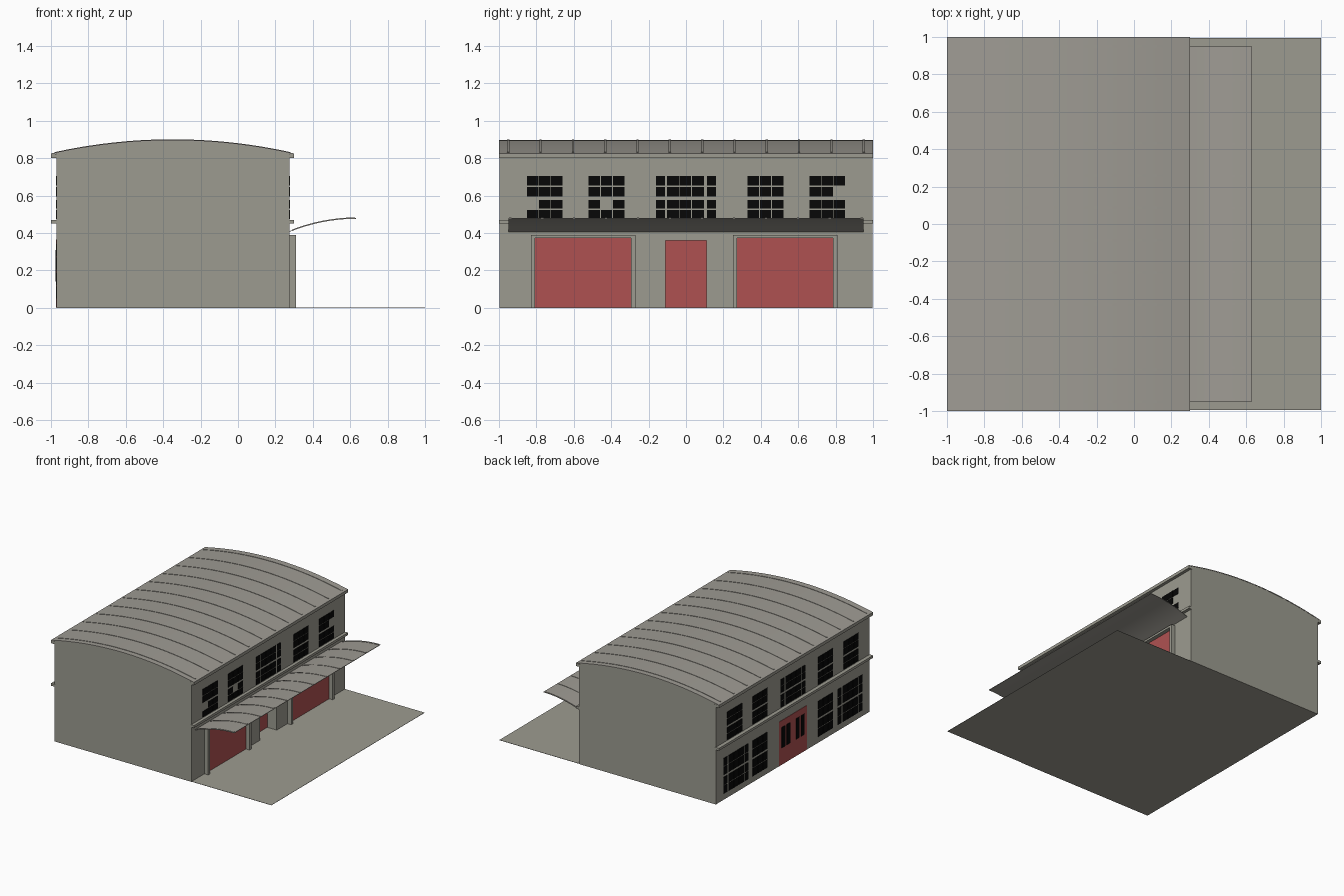
import bpy, bmesh, math
from mathutils import Vector

if "Cube" in bpy.data.objects:
    bpy.data.objects.remove(bpy.data.objects["Cube"])


def material(name, rgb):
    m = bpy.data.materials.new(name)
    m.diffuse_color = (*rgb, 1)
    m.use_nodes = True
    m.node_tree.nodes["Principled BSDF"].inputs["Base Color"].default_value = m.diffuse_color
    return m


WALL = material("wall_grey", (0.335, 0.33, 0.28))
ROOF = material("roof_grey", (0.345, 0.33, 0.295))
RED = material("door_red", (0.43, 0.083, 0.083))
BLACK = material("window_black", (0.002, 0.002, 0.002))


def finish(name, bm, mat):
    bmesh.ops.recalc_face_normals(bm, faces=bm.faces)
    me = bpy.data.meshes.new(name)
    bm.to_mesh(me)
    bm.free()
    me.materials.append(mat)
    ob = bpy.data.objects.new(name, me)
    bpy.context.collection.objects.link(ob)
    return ob


def add_box(bm, x0, x1, y0, y1, z0, z1):
    r = bmesh.ops.create_cube(bm, size=1)
    for v in r["verts"]:
        v.co = Vector(((x0 + x1) / 2 + v.co.x * (x1 - x0),
                       (y0 + y1) / 2 + v.co.y * (y1 - y0),
                       (z0 + z1) / 2 + v.co.z * (z1 - z0)))


def boxes(name, mat, *dims):
    bm = bmesh.new()
    for d in dims:
        add_box(bm, *d)
    return finish(name, bm, mat)


def add_prism(bm, profile, y0, y1):
    """Extrude an x/z profile along y."""
    f = bm.faces.new([bm.verts.new((x, y0, z)) for x, z in profile])
    r = bmesh.ops.extrude_face_region(bm, geom=[f])
    moved = [g for g in r["geom"] if isinstance(g, bmesh.types.BMVert)]
    bmesh.ops.translate(bm, verts=moved, vec=(0, y1 - y0, 0))


def smooth(ob):
    bpy.ops.object.select_all(action='DESELECT')
    ob.select_set(True)
    bpy.context.view_layer.objects.active = ob
    bpy.ops.object.shade_smooth_by_angle(angle=math.radians(30))


def roof_z(x):
    return 0.825 + 0.073 * (1 - ((x + 0.35) / 0.65) ** 2)


def canopy_z(x):
    t = (x - 0.275) / 0.355
    return 0.41 + 0.07 * (1 - (1 - t) ** 2)


def strip(curve, x0, x1, n, low, high):
    """Thin closed profile following a curve."""
    xs = [x0 + (x1 - x0) * i / n for i in range(n + 1)]
    return ([(x, curve(x) + high) for x in xs]
            + [(x, curve(x) + low) for x in reversed(xs)])


FRONT, BACK = 0.275, -0.97

# Paved ground plate
boxes("ground", WALL, (BACK, 1, -0.995, 0.995, 0, 0.002))

# Main hall with curved gables and a recessed centre entrance
bm = bmesh.new()
arc = [FRONT + (BACK - FRONT) * i / 16 for i in range(17)]
add_prism(bm, [(BACK, 0), (FRONT, 0)] + [(x, roof_z(x) - 0.005) for x in arc], -0.998, 0.998)
hall = finish("hall_walls", bm, WALL)
cutter = boxes("entrance_cutter", WALL, (0.185, 0.4, -0.11, 0.11, 0.002, 0.36))
cutter.hide_render = True
mod = hall.modifiers.new("entrance", 'BOOLEAN')
mod.operation = 'DIFFERENCE'
mod.solver = 'EXACT'
mod.object = cutter
bpy.context.view_layer.objects.active = hall
bpy.ops.object.modifier_apply(modifier=mod.name)
bpy.data.objects.remove(cutter)

# Curved roof skin
bm = bmesh.new()
add_prism(bm, strip(roof_z, -1, 0.30, 16, -0.006, 0), -1, 1)
smooth(finish("roof", bm, ROOF))

# Cornices and mid-height string courses, front and back
for label, z0, z1 in (("cornice", 0.80, 0.822), ("string_course", 0.45, 0.47)):
    boxes(label, WALL, (FRONT - 0.01, 0.30, -1, 1, z0, z1),
          (-1, BACK + 0.01, -1, 1, z0, z1))

# Canopy sheet over the doors
bm = bmesh.new()
add_prism(bm, strip(canopy_z, FRONT, 0.63, 8, -0.004, 0), -0.95, 0.95)
smooth(finish("canopy", bm, ROOF))

# Seam ribs on roof and canopy
bm = bmesh.new()
for i in range(12):
    y = -0.95 + 1.9 * i / 11
    add_prism(bm, strip(roof_z, -0.98, 0.28, 16, -0.003, 0.003), y - 0.006, y + 0.006)
finish("roof_ribs", bm, ROOF)
bm = bmesh.new()
for i in range(12):
    y = -0.94 + 1.88 * i / 11
    add_prism(bm, strip(canopy_z, 0.29, 0.625, 8, -0.003, 0.003), y - 0.006, y + 0.006)
finish("canopy_ribs", bm, ROOF)

# Large doors with projecting frames
for label, a, b in (("left", -0.83, -0.27), ("right", 0.25, 0.81)):
    boxes(label + "_door_frame", WALL,
          (FRONT - 0.01, 0.31, a, a + 0.023, 0, 0.39),
          (FRONT - 0.01, 0.31, b - 0.023, b, 0, 0.39),
          (FRONT - 0.01, 0.31, a + 0.023, b - 0.023, 0.373, 0.39))
    boxes(label + "_door", RED, (FRONT - 0.005, FRONT + 0.003, a + 0.02, b - 0.02, 0.002, 0.375))
boxes("entrance_door", RED, (0.183, 0.189, -0.11, 0.11, 0.002, 0.36))

# Rear door with glazed slits
boxes("rear_door", RED, (BACK - 0.003, BACK + 0.003, -0.18, 0.18, 0.002, 0.365))
boxes("rear_door_glass", BLACK, *[(BACK - 0.006, BACK, y - 0.022, y + 0.022, 0.14, 0.31)
                                  for y in (-0.125, -0.06, 0.06, 0.125)])

# Window panes: spans of columns by spans of rows, with skipped panes
UPPER = [(0.476, 0.523), (0.53, 0.577), (0.594, 0.647), (0.653, 0.705)]
LOWER = [(0.05, 0.115), (0.122, 0.187), (0.205, 0.27), (0.277, 0.342)]
TRIPLE = [(-0.096, -0.034), (-0.03, 0.030), (0.034, 0.096)]
WIDE = [(-0.16, -0.112), (-0.102, -0.038), (-0.034, 0.028), (0.032, 0.096), (0.112, 0.16)]


def window(name, wall, centre, cols, rows, skip=()):
    x0, x1 = (wall - 0.003, wall + 0.003)
    boxes(name, BLACK, *[(x0, x1, centre + c0, centre + c1, z0, z1)
                         for r, (z0, z1) in enumerate(rows)
                         for c, (c0, c1) in enumerate(cols) if (c, r) not in skip])


SKIPS = {0: {(0, 1)}, 1: {(1, 1)}, 4: {(2, 2)}}
for i, y in enumerate((-0.755, -0.425, 0, 0.425, 0.755)):
    cols = WIDE if i == 2 else TRIPLE
    window(f"front_window_{i + 1}", FRONT, y, cols, UPPER, SKIPS.get(i, ()))
    window(f"rear_upper_window_{i + 1}", BACK, y, cols, UPPER)
for i, y in enumerate((-0.74, -0.425, 0.425, 0.74)):
    window(f"rear_lower_window_{i + 1}", BACK, y, WIDE if i in (0, 3) else TRIPLE, LOWER)
